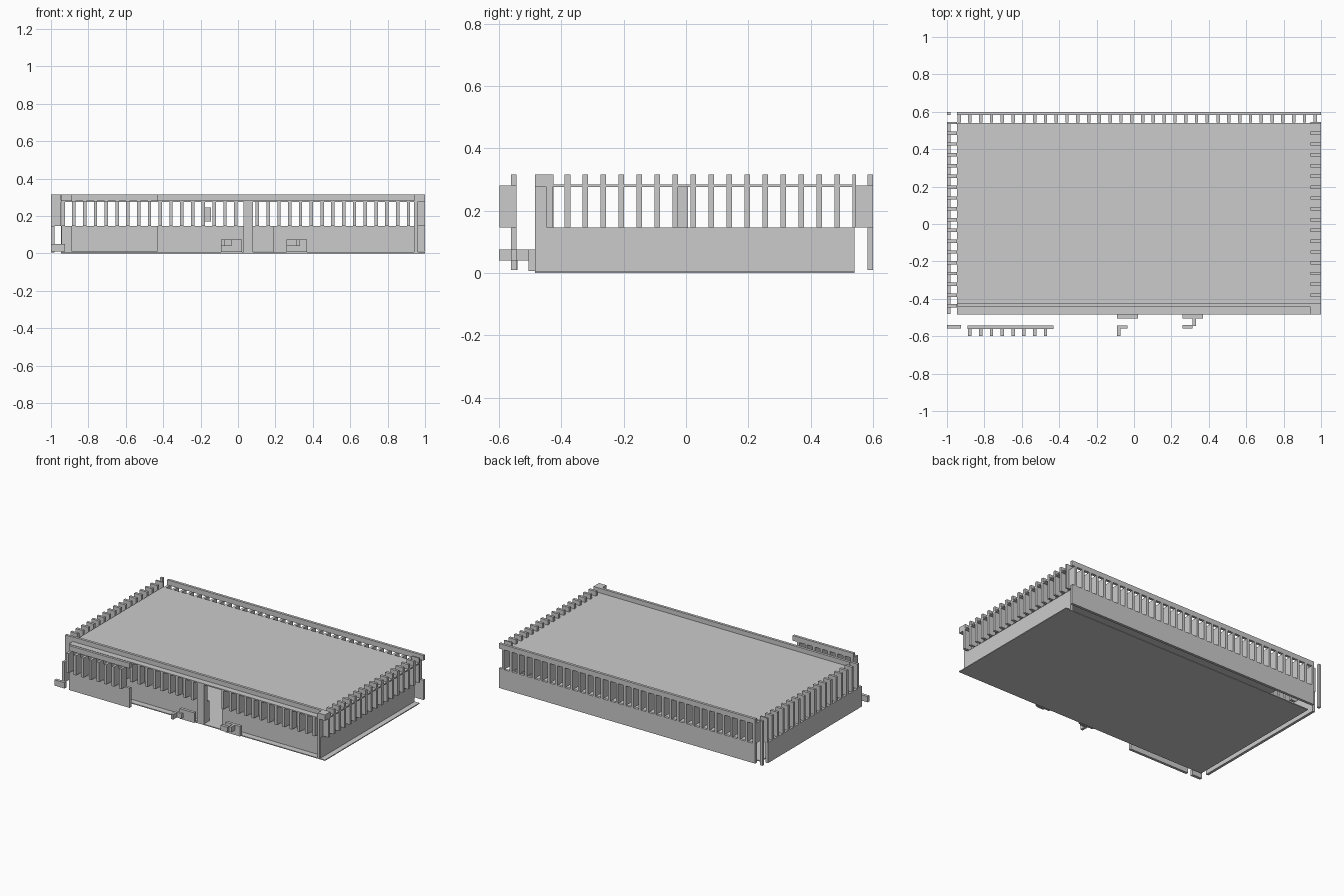
import bpy, bmesh
from mathutils import Matrix, Vector

if "Cube" in bpy.data.objects:
    bpy.data.objects.remove(bpy.data.objects["Cube"])


def boxes(name, items):
    """One object made of boxes given as (x0, x1, y0, y1, z0, z1)."""
    bm = bmesh.new()
    for x0, x1, y0, y1, z0, z1 in items:
        c = Vector((x0 + x1, y0 + y1, z0 + z1)) / 2
        m = Matrix.Translation(c) @ Matrix.Diagonal((x1 - x0, y1 - y0, z1 - z0, 1))
        bmesh.ops.create_cube(bm, size=1, matrix=m)
    me = bpy.data.meshes.new(name)
    bm.to_mesh(me)
    bm.free()
    ob = bpy.data.objects.new(name, me)
    bpy.context.collection.objects.link(ob)
    return ob


STEP, W = 0.0577, 0.009       # slat spacing and half width
SILL, HEAD, TOP = 0.145, 0.28, 0.315
WALL = 0.018                  # wall thickness


def long_wall(name, y, x0, x1, z0, gap=None):
    """Sill wall and head rail on the +y side, slats reaching toward -y."""
    spans = [(x0, x1)] if gap is None else [(x0, gap[0]), (gap[1], x1)]
    boxes(name + "_sill", [(a, b, y - WALL, y, z0, SILL) for a, b in spans])
    boxes(name + "_rail", [(x0, x1, y - WALL, y, HEAD, TOP)])
    xs = [-0.935 + STEP * i for i in range(34)]
    boxes(name + "_slats", [(x - W, x + W, y - 0.056, y, SILL, HEAD) for x in xs
                            if any(a - 0.01 < x < b for a, b in spans)])


def side_wall(name, x):
    """Sill wall on the -x side, tall fins reaching toward +x."""
    boxes(name + "_sill", [(x, x + WALL, -0.48, 0.54, 0.005, SILL)])
    ys = [-0.438 + STEP * i for i in range(18)]
    boxes(name + "_fins", [(x, x + 0.055, y - W, min(y + W, 0.545), SILL, TOP) for y in ys])


# Floor and roof plates
boxes("floor", [(-0.945, 1, -0.485, 0.54, 0, 0.006)])
boxes("roof", [(-0.945, 1, -0.485, 0.54, 0.275, 0.283)])

# Slatted walls
long_wall("back_wall", 0.6, -0.945, 1.0, 0.01)
long_wall("front_wall", -0.425, -0.945, 0.96, 0.005, gap=(0.08, 0.19))
long_wall("front_screen", -0.543, -0.89, -0.43, 0.01)
side_wall("left_wall", -1.0)
side_wall("right_wall", 0.945)

# Posts at the corners, the doorway and inside
boxes("corner_post", [(-1, -0.982, 0.582, 0.6, 0.01, TOP)])
boxes("front_corner_post", [(0.942, 0.96, -0.485, -0.43, 0.005, HEAD),
                            (0.945, 1.0, -0.485, -0.425, HEAD, TOP)])
boxes("door_post", [(0.03, 0.08, -0.485, -0.445, 0.005, HEAD)])
boxes("inner_column", [(0.04, 0.08, -0.033, 0.006, 0.005, HEAD)])
boxes("inner_block", [(-0.18, -0.145, -0.033, 0.006, 0.17, 0.245)])

# Small stepped blocks along the front
boxes("left_front_block", [(-1, -0.925, -0.56, -0.54, 0.01, 0.05)])
boxes("middle_front_block", [(-0.09, 0.022, -0.505, -0.485, 0.006, 0.075),
                             (-0.085, -0.035, -0.56, -0.543, 0.04, 0.075),
                             (-0.09, -0.072, -0.6, -0.543, 0.04, 0.075)])
boxes("right_front_block", [(0.26, 0.37, -0.505, -0.485, 0.006, 0.075),
                            (0.313, 0.331, -0.545, -0.505, 0.04, 0.075),
                            (0.26, 0.313, -0.56, -0.54, 0.04, 0.075)])
